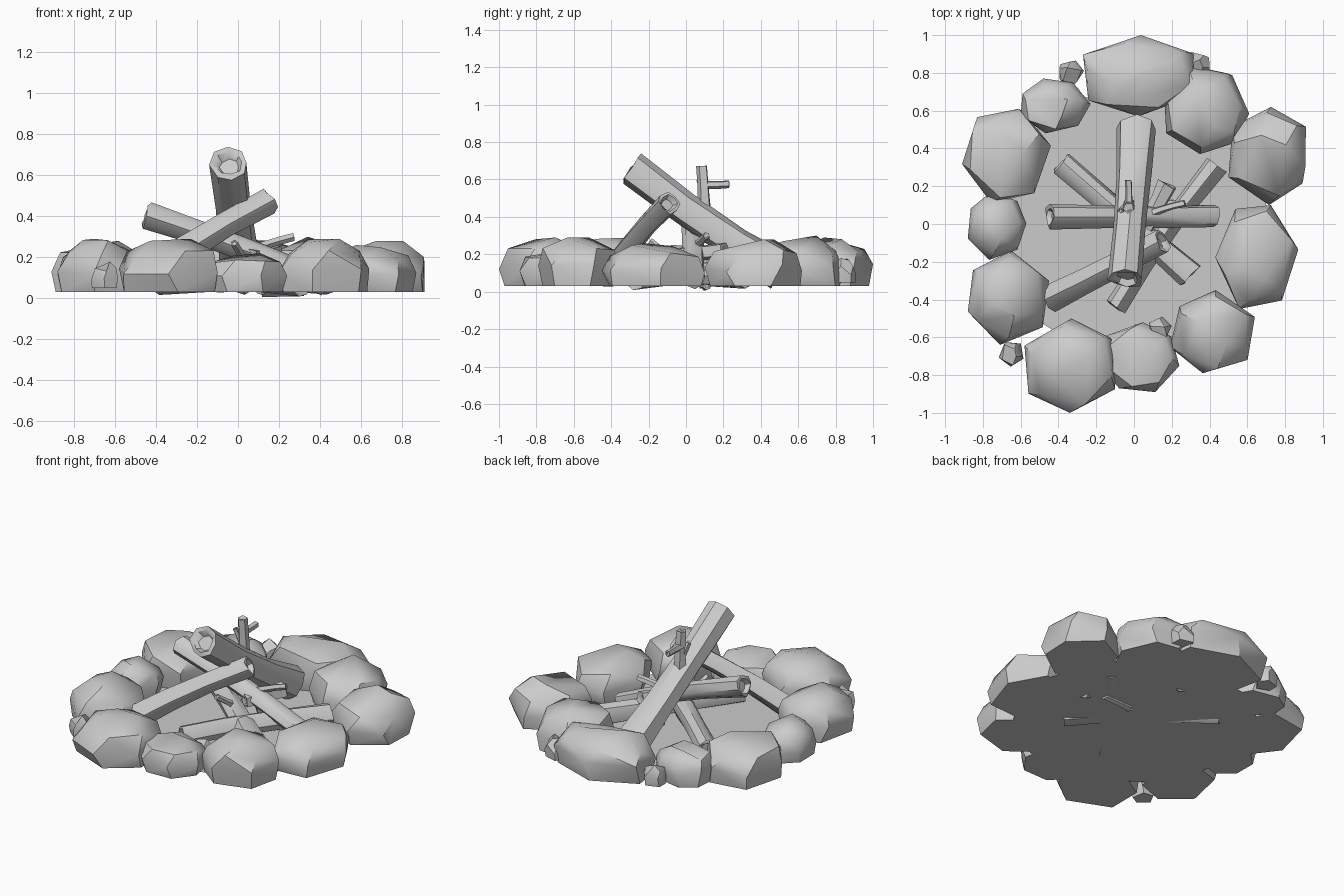
import bpy, bmesh, random
from math import sin, cos, pi, radians
from mathutils import Vector

if "Cube" in bpy.data.objects:
    bpy.data.objects.remove(bpy.data.objects["Cube"])

random.seed(11)
BASE = 0.03


def finish(bm, name, angle):
    bmesh.ops.recalc_face_normals(bm, faces=bm.faces)
    me = bpy.data.meshes.new(name)
    bm.to_mesh(me)
    bm.free()
    ob = bpy.data.objects.new(name, me)
    bpy.context.collection.objects.link(ob)
    bpy.ops.object.select_all(action='DESELECT')
    ob.select_set(True)
    bpy.context.view_layer.objects.active = ob
    bpy.ops.object.shade_smooth_by_angle(angle=radians(angle))
    return ob


def rock(name, x0, x1, y0, y1, top, sides, start, z0=BASE):
    """Chiselled convex boulder fitted to a footprint box."""
    bm = bmesh.new()
    h = top - z0
    for f, r, turn, n in ((0, .92, 0, sides), (.42, 1.0, 0, sides),
                          (.76, .84, .2, sides), (1, .42, .3, 4)):
        for i in range(n):
            a = radians(start) + 2 * pi * (i + turn) / n + random.uniform(-.12, .12)
            k = r * random.uniform(.95, 1.03)
            dz = random.uniform(-.1, .08) if f else 0
            bm.verts.new((k * cos(a), k * sin(a), z0 + h * (f + dz)))
    res = bmesh.ops.convex_hull(bm, input=bm.verts)
    junk = [g for g in res['geom_interior'] if isinstance(g, bmesh.types.BMVert)]
    bmesh.ops.delete(bm, geom=junk, context='VERTS')
    bmesh.ops.dissolve_limit(bm, angle_limit=radians(5), verts=bm.verts, edges=bm.edges)
    lo, hi = (Vector([f(v.co[k] for v in bm.verts) for k in range(3)]) for f in (min, max))
    tgt_lo, tgt_hi = Vector((x0, y0, z0)), Vector((x1, y1, top))
    for v in bm.verts:
        for k in range(3):
            t = (v.co[k] - lo[k]) / (hi[k] - lo[k])
            v.co[k] = tgt_lo[k] + t * (tgt_hi[k] - tgt_lo[k])
    return finish(bm, name, 38)


def log(name, a, b, ra, rb, sides=8, bend=.02, hollow=.025):
    """Slightly crooked log from a to b with sunken end cuts."""
    a, b = Vector(a), Vector(b)
    d = (b - a).normalized()
    u = d.orthogonal().normalized()
    w = d.cross(u)
    length = (b - a).length
    side = (u * random.uniform(-1, 1) + w * random.uniform(-1, 1)) * bend
    lumps = [random.uniform(.9, 1.12) for _ in range(sides)]
    # stations: distance along the axis, radius factor
    st = [(hollow, .55), (0, .78), (0, 1.06), (.3 * length, .96),
          (.65 * length, .97), (length, 1.06), (length, .78), (length - hollow, .55)]
    bm = bmesh.new()
    rings = []
    for s, k in st:
        t = s / length
        c = a + d * s + side * sin(pi * t)
        r = (ra + (rb - ra) * t) * k
        rings.append([bm.verts.new(c + (u * cos(2 * pi * i / sides) + w * sin(2 * pi * i / sides))
                                   * r * lumps[i] * random.uniform(.94, 1.06)
                                   + d * random.uniform(-.15, .15) * r) for i in range(sides)])
    for p, q in zip(rings, rings[1:]):
        for i in range(sides):
            j = (i + 1) % sides
            bm.faces.new((p[i], p[j], q[j], q[i]))
    bm.faces.new(rings[0])
    bm.faces.new(rings[-1])
    return finish(bm, name, 40)


# Ash bed inside the ring
bm = bmesh.new()
bmesh.ops.create_circle(bm, cap_ends=True, segments=16, radius=.72)
for v in bm.verts:
    v.co.z = BASE
finish(bm, "ash_bed", 30)

# Ring of boulders: footprint x0 x1 y0 y1, top, sides, first corner angle
boulders = [
    (-.27, .33, .57, 1.0, .29, 6, 95),
    (.16, .61, .37, .84, .30, 7, 0),
    (.50, .91, .10, .62, .28, 6, 88),
    (.43, .87, -.45, .10, .26, 6, 5),
    (.19, .64, -.79, -.35, .29, 6, 20),
    (-.17, .24, -.89, -.52, .22, 7, 90),
    (-.58, -.10, -1.0, -.50, .29, 6, -86),
    (-.88, -.45, -.64, -.14, .29, 6, 80),
    (-.88, -.57, -.19, .17, .25, 7, 0),
    (-.91, -.44, .11, .61, .28, 6, 70),
    (-.60, -.23, .48, .77, .24, 7, 0),
]
for i, r in enumerate(boulders):
    rock(f"boulder_{i + 1}", *r)

# Pebbles wedged in the gaps: x, y, radius, top
for i, (x, y, r, top) in enumerate([(-.33, .80, .065, .17), (.33, .84, .07, .18),
                                    (.14, -.55, .06, .18), (-.65, -.69, .065, .18)]):
    rock(f"pebble_{i + 1}", x - r, x + r, y - r, y + r, top, 5, 40 * i, top - .13)

# Stacked logs
log("main_log", (.025, .51, .10), (-.04, -.29, .655), .10, .085)
log("leaning_log", (-.445, -.395, .11), (.15, -.09, .475), .066, .058)
log("crossing_log", (.43, .045, .07), (-.45, .04, .405), .056, .062)
log("floor_log_right", (-.095, -.44, .09), (.435, .31, .085), .056, .06)
log("floor_log_left", (.30, -.27, .085), (-.385, .325, .085), .068, .058)

# Twigs: start, end, radii
twigs = [
    ((-.03, .10, .38), (-.03, .085, .67), .042, .03),
    ((-.03, .09, .575), (-.03, .23, .575), .024, .02),
    ((-.03, .09, .50), (-.07, .07, .60), .02, .015),
    ((.06, -.02, .20), (.18, .21, .22), .045, .05),
    ((.10, .06, .25), (.27, .11, .30), .022, .018),
    ((.12, .10, .03), (.10, .02, .24), .028, .022),
    ((.12, .10, .03), (.32, .11, .03), .024, .02),
    ((.02, -.10, .20), (-.02, -.19, .27), .022, .018),
]
for i, t in enumerate(twigs):
    log(f"twig_{i + 1}", *t, sides=5, bend=.006, hollow=.004)
